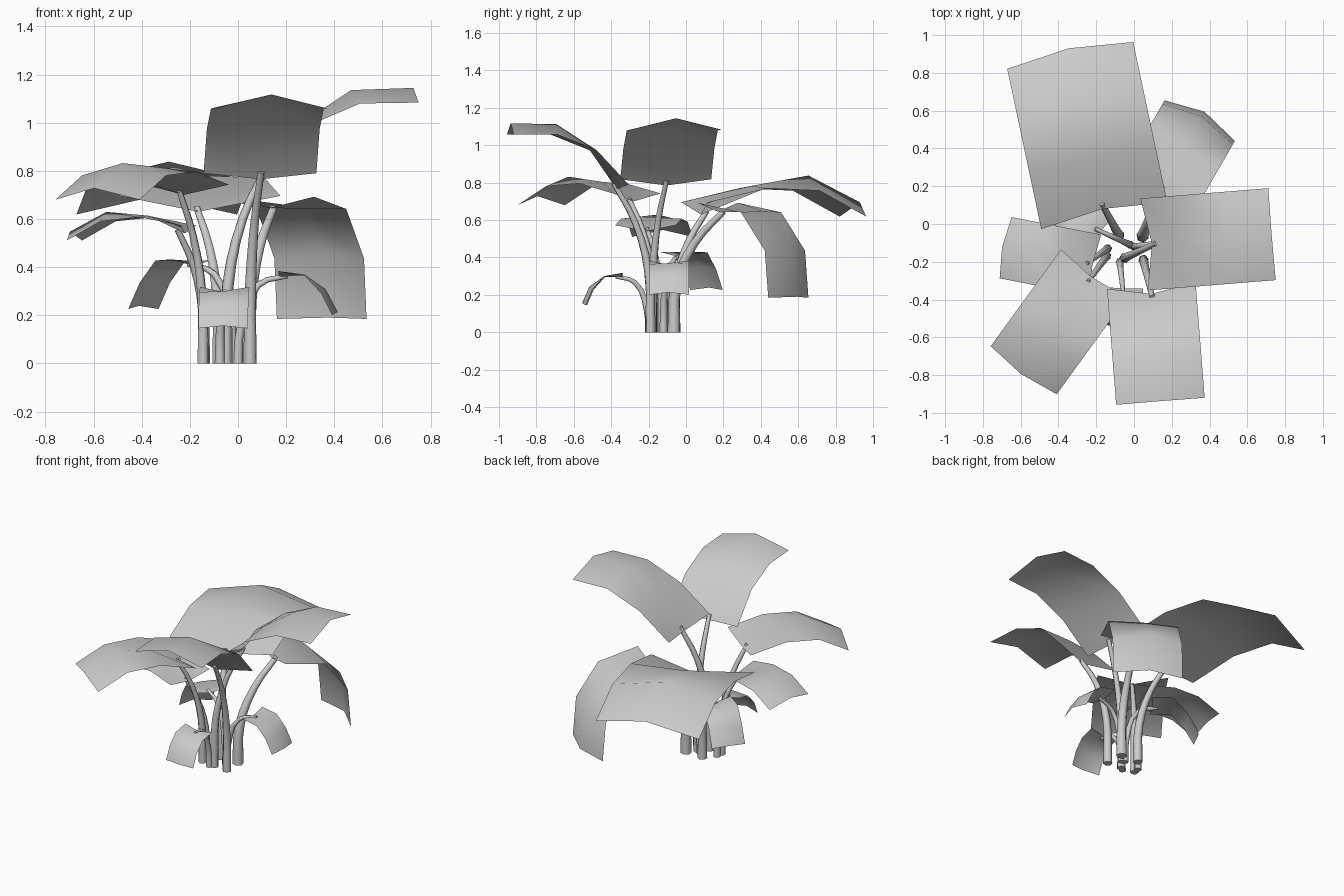
import bpy, bmesh
from math import radians, cos, sin
from mathutils import Vector

if "Cube" in bpy.data.objects:
    bpy.data.objects.remove(bpy.data.objects["Cube"])


def direction(heading, pitch):
    h, p = radians(heading), radians(pitch)
    return Vector((cos(h) * cos(p), sin(h) * cos(p), sin(p)))


def leaf(name, base, heading, step, pitches, half):
    """Folded 3 x 2 quad blade that arches from base along heading.
    It is a gutter at its base and a ridge at its tip."""
    side = direction(heading - 90, 0) * half
    mids = [base]
    for p in pitches:
        mids.append(mids[-1] + direction(heading, p) * step)
    bm = bmesh.new()
    rows = []
    for i, fold in enumerate((0.22, -0.04, -0.24, -0.25)):
        along = mids[min(i + 1, 3)] - mids[max(i - 1, 0)]
        off = side.cross(along).normalized() * fold * half
        rows.append([bm.verts.new(mids[i] + side * k + off * abs(k)) for k in (-1, 0, 1)])
    for a, b in zip(rows, rows[1:]):
        for j in range(2):
            bm.faces.new((a[j], a[j + 1], b[j + 1], b[j])).smooth = True
    me = bpy.data.meshes.new(name)
    bm.to_mesh(me)
    bm.free()
    bpy.context.collection.objects.link(bpy.data.objects.new(name, me))


def stem(name, foot, tip, radius):
    """Tapering tube: rises nearly upright, then leans out to the leaf."""
    foot = Vector((foot[0], foot[1], 0))
    out = Vector((tip.x - foot.x, tip.y - foot.y, 0))
    bend = 0.9 if tip.z < 0.5 else 0.74
    path = [(0, 0, 1), (0.4, 0.05, 0.85), (bend, 0.42, 0.65), (1, 1, 0.5)]
    cu = bpy.data.curves.new(name, 'CURVE')
    cu.dimensions = '3D'
    cu.bevel_depth = 1.0
    cu.bevel_resolution = 1
    cu.resolution_u = 3
    cu.use_fill_caps = True
    sp = cu.splines.new('BEZIER')
    sp.bezier_points.add(len(path) - 1)
    for bp, (rise, lean, taper) in zip(sp.bezier_points, path):
        bp.co = foot + out * lean + Vector((0, 0, tip.z * rise))
        bp.handle_left_type = bp.handle_right_type = 'AUTO'
        bp.radius = radius * taper
    ob = bpy.data.objects.new(name, cu)
    bpy.context.collection.objects.link(ob)
    bpy.ops.object.select_all(action='DESELECT')
    ob.select_set(True)
    bpy.context.view_layer.objects.active = ob
    bpy.ops.object.convert(target='MESH')
    # flatten the foot onto the ground
    for v in bpy.context.object.data.vertices:
        if v.co.z < 0.012:
            v.co.z = 0


# name, leaf base, heading, segment length, pitches, half width, stem foot, stem radius
plant = [
    ("back_left", (-.165, .08, .63), 102, .316, (29, 10, -27), .341, (-.08, -.06), .03),
    ("front_left", (-.225, -.28, .70), -126, .229, (27, 7, -27), .216, (-.145, -.17), .025),
    ("front", (.095, -.37, .765), -85.5, .245, (61, 33, 1), .235, (.05, -.19), .028),
    ("right", (.095, -.105, .785), 4.6, .26, (52, 34, 2), .244, (-.05, -.18), .028),
    ("left", (-.22, -.215, .54), 169, .175, (25, 5, -28), .165, (-.14, -.13), .024),
    ("back_right", (.13, .17, .645), 60, .27, (1, -45, -84), .215, (.045, -.065), .034),
    ("small_left", (-.18, -.045, .405), 144, .128, (12, -39, -61), .107, (-.02, -.11), .022),
    ("small_front", (-.055, -.34, .295), -92, .097, (3, -35, -66), .103, (-.075, -.2), .022),
    ("small_right", (.17, -.09, .36), 0, .107, (5, -35, -62), .107, (0, -.12), .022),
]

for name, base, heading, step, pitches, half, foot, radius in plant:
    base = Vector(base)
    leaf(name + "_leaf", base, heading, step, pitches, half)
    stem(name + "_stem", foot, base + direction(heading, pitches[0]) * 0.035, radius)
